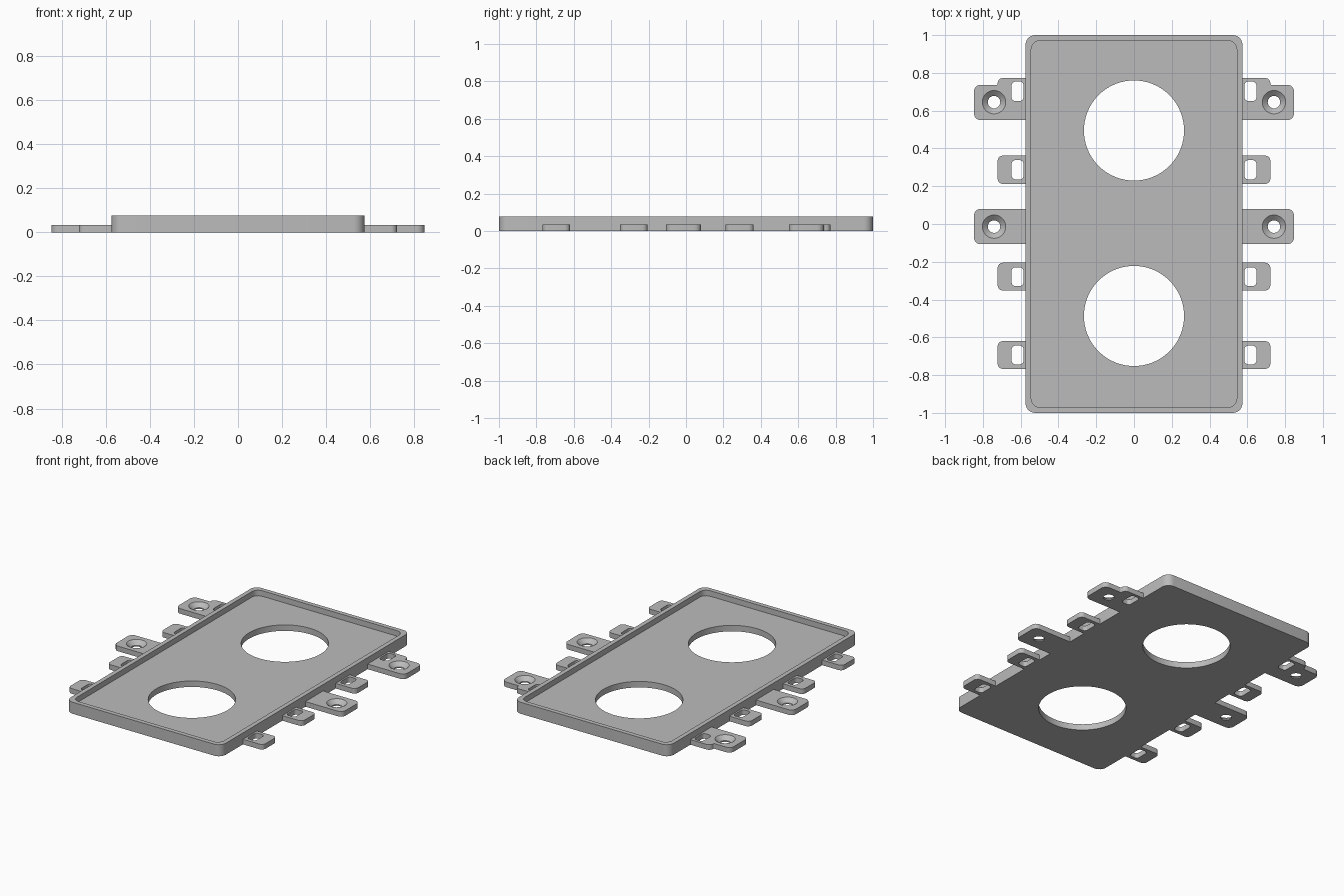
import bpy
import bmesh
from math import cos, sin, pi
from mathutils import Vector

cube = bpy.data.objects.get("Cube")
if cube:
    bpy.data.objects.remove(cube, do_unlink=True)

grey = bpy.data.materials.new("plain grey")
grey.use_nodes = True
colour = (0.5, 0.5, 0.5, 1)
grey.diffuse_color = colour
grey.node_tree.nodes["Principled BSDF"].inputs["Base Color"].default_value = colour

TRAY_X, TRAY_TOP, FLOOR_TOP = 0.574, 0.077, 0.04
TAB_X, LUG_X, TAB_TOP = 0.722, 0.847, 0.034
SCREW_X = 0.741


def rounded(corners, steps=6):
    """Outline with a fillet at each right-angled corner (x, y, radius)."""
    points = []
    for i, (x, y, r) in enumerate(corners):
        c = Vector((x, y))
        if r == 0:
            points.append(c)
            continue
        back = (Vector(corners[i - 1][:2]) - c).normalized()
        ahead = (Vector(corners[(i + 1) % len(corners)][:2]) - c).normalized()
        centre = c + r * (back + ahead)
        for k in range(steps + 1):
            t = k / steps * pi / 2
            points.append(centre - r * (ahead * cos(t) + back * sin(t)))
    return points


def box(x0, x1, y0, y1, inner, outer):
    """Rounded rectangle, with one radius for its x0 corners and one for x1."""
    return rounded([(x0, y0, inner), (x1, y0, outer), (x1, y1, outer), (x0, y1, inner)])


def circle(x, y, r, n=64):
    return [Vector((x + r * cos(2 * pi * k / n), y + r * sin(2 * pi * k / n))) for k in range(n)]


def loft(name, layers):
    """Solid through matching outlines, given as (z, outline) from the bottom up."""
    bm = bmesh.new()
    rings = [[bm.verts.new((p.x, p.y, z)) for p in pts] for z, pts in layers]
    n = len(rings[0])
    bm.faces.new(rings[0][::-1])
    bm.faces.new(rings[-1])
    for low, high in zip(rings, rings[1:]):
        for i in range(n):
            j = (i + 1) % n
            bm.faces.new((low[i], low[j], high[j], high[i]))
    bmesh.ops.recalc_face_normals(bm, faces=bm.faces)
    mesh = bpy.data.meshes.new(name)
    bm.to_mesh(mesh)
    bm.free()
    mesh.materials.append(grey)
    obj = bpy.data.objects.new(name, mesh)
    bpy.context.collection.objects.link(obj)
    return obj


def activate(obj):
    bpy.ops.object.select_all(action="DESELECT")
    obj.select_set(True)
    bpy.context.view_layer.objects.active = obj


def cut(obj, cutter):
    cutter.hide_render = True
    mod = obj.modifiers.new("cut", "BOOLEAN")
    mod.operation, mod.solver, mod.object = "DIFFERENCE", "EXACT", cutter
    activate(obj)
    bpy.ops.object.modifier_apply(modifier=mod.name)
    bpy.data.objects.remove(cutter, do_unlink=True)


def finish(obj, mirrored=True):
    activate(obj)
    if mirrored:
        mod = obj.modifiers.new("both sides", "MIRROR")
        mod.use_mirror_merge = False
        bpy.ops.object.modifier_apply(modifier=mod.name)
    bpy.ops.object.shade_smooth_by_angle(angle=pi / 6)


def cut_slot(obj, y0, y1):
    slot = box(0.585, 0.648, y0, y1, 0.02, 0.02)
    cut(obj, loft("slot_cutter", [(-0.1, slot), (0.1, slot)]))


def cut_screw_hole(obj, y):
    # Straight bore opening into a countersink
    bore, head = circle(SCREW_X, y, 0.033, 32), circle(SCREW_X, y, 0.062, 32)
    cut(obj, loft("screw_cutter", [(-0.1, bore), (0.008, bore), (TAB_TOP, head), (0.1, head)]))


# Shallow tray with a raised rim and two large round openings
outer = box(-TRAY_X, TRAY_X, -1, 1, 0.05, 0.05)
inner = box(-0.544, 0.544, -0.97, 0.97, 0.045, 0.045)
tray = loft("tray", [(0, outer), (TRAY_TOP, outer)])
cut(tray, loft("recess_cutter", [(FLOOR_TOP, inner), (0.2, inner)]))
for y in (0.495, -0.487):
    ring = circle(0, y, 0.265, 96)
    cut(tray, loft("opening_cutter", [(-0.1, ring), (0.2, ring)]))
finish(tray, mirrored=False)

# Small slotted tabs along both long sides
for name, y0, y1 in (("rear_tabs", 0.212, 0.362),
                     ("middle_tabs", -0.352, -0.205),
                     ("front_tabs", -0.767, -0.62)):
    shape = box(TRAY_X, TAB_X, y0, y1, 0, 0.028)
    tab = loft(name, [(0, shape), (TAB_TOP, shape)])
    cut_slot(tab, y0 + 0.024, y1 - 0.024)
    finish(tab)

# Central screw lugs
shape = box(TRAY_X, LUG_X, -0.107, 0.08, 0, 0.035)
lug = loft("central_screw_lugs", [(0, shape), (TAB_TOP, shape)])
cut_screw_hole(lug, -0.014)
finish(lug)

# Rear lugs, joining a slotted tab with a screw lug
shape = rounded([(TRAY_X, 0.55, 0), (LUG_X, 0.55, 0.035), (LUG_X, 0.737, 0.035),
                 (TAB_X, 0.737, 0.006), (TAB_X, 0.773, 0.028), (TRAY_X, 0.773, 0)])
lug = loft("rear_screw_lugs", [(0, shape), (TAB_TOP, shape)])
cut_slot(lug, 0.651, 0.754)
cut_screw_hole(lug, 0.645)
finish(lug)
